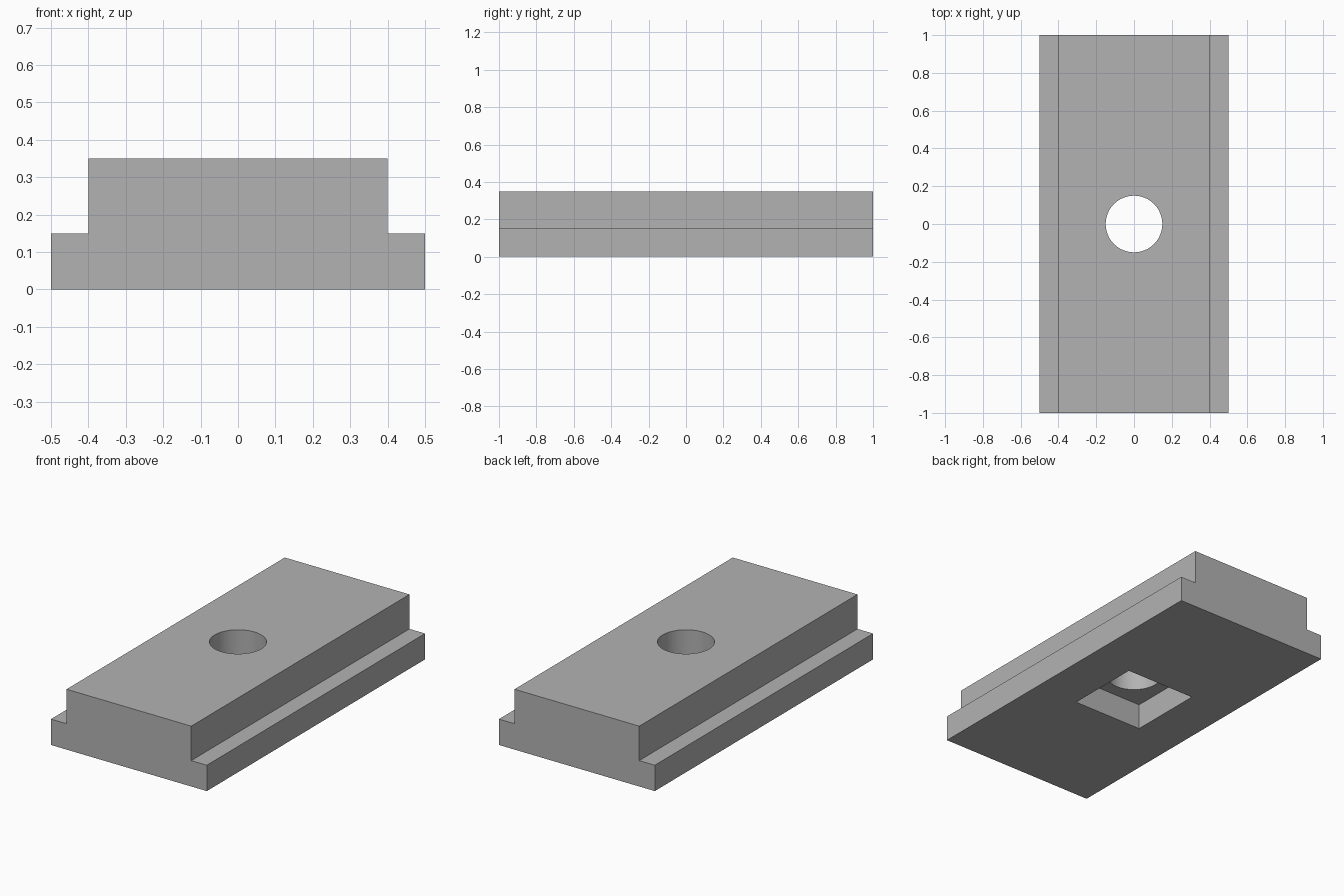
import bpy
import bmesh
import math

cube = bpy.data.objects.get("Cube")
if cube:
    bpy.data.objects.remove(cube, do_unlink=True)

LENGTH = 2.0
HEIGHT = 0.35
FLANGE_HEIGHT = 0.15
HALF_BASE, HALF_TOP = 0.5, 0.4
POCKET_SIZE, POCKET_DEPTH = 0.45, 0.15
HOLE_RADIUS = 0.15

# Single grey material
grey = bpy.data.materials.new("plain_grey")
grey.use_nodes = True
colour = (0.45, 0.45, 0.45, 1)
grey.diffuse_color = colour
grey.node_tree.nodes["Principled BSDF"].inputs["Base Color"].default_value = colour


def cut(target, cutter):
    """Subtract the cutter from the target, then remove the cutter."""
    cutter.hide_render = True
    mod = target.modifiers.new("cut", "BOOLEAN")
    mod.operation = "DIFFERENCE"
    mod.solver = "EXACT"
    mod.object = cutter
    bpy.context.view_layer.objects.active = target
    bpy.ops.object.modifier_apply(modifier=mod.name)
    bpy.data.objects.remove(cutter, do_unlink=True)


# Stepped body: mirrored T profile extruded along y
half = [(HALF_BASE, 0), (HALF_BASE, FLANGE_HEIGHT),
        (HALF_TOP, FLANGE_HEIGHT), (HALF_TOP, HEIGHT)]
profile = half + [(-x, z) for x, z in reversed(half)]
bm = bmesh.new()
face = bm.faces.new([bm.verts.new((x, -LENGTH / 2, z)) for x, z in profile])
result = bmesh.ops.extrude_face_region(bm, geom=[face])
moved = [v for v in result["geom"] if isinstance(v, bmesh.types.BMVert)]
bmesh.ops.translate(bm, verts=moved, vec=(0, LENGTH, 0))
bmesh.ops.recalc_face_normals(bm, faces=bm.faces)
mesh = bpy.data.meshes.new("stepped_slot_block")
bm.to_mesh(mesh)
bm.free()
mesh.materials.append(grey)
body = bpy.data.objects.new("stepped_slot_block", mesh)
bpy.context.collection.objects.link(body)

# Square pocket in the underside
bpy.ops.mesh.primitive_cube_add(size=1)
pocket = bpy.context.object
pocket.name = "pocket_cutter"
pocket.scale = (POCKET_SIZE, POCKET_SIZE, 2 * POCKET_DEPTH)
pocket.data.materials.append(grey)
cut(body, pocket)

# Round through hole
bpy.ops.mesh.primitive_cylinder_add(vertices=64, radius=HOLE_RADIUS, depth=2)
hole = bpy.context.object
hole.name = "hole_cutter"
hole.data.materials.append(grey)
cut(body, hole)

# Smooth hole wall with sharp edges kept
bpy.ops.object.select_all(action="DESELECT")
body.select_set(True)
bpy.context.view_layer.objects.active = body
bpy.ops.object.shade_smooth_by_angle(angle=math.radians(30))
